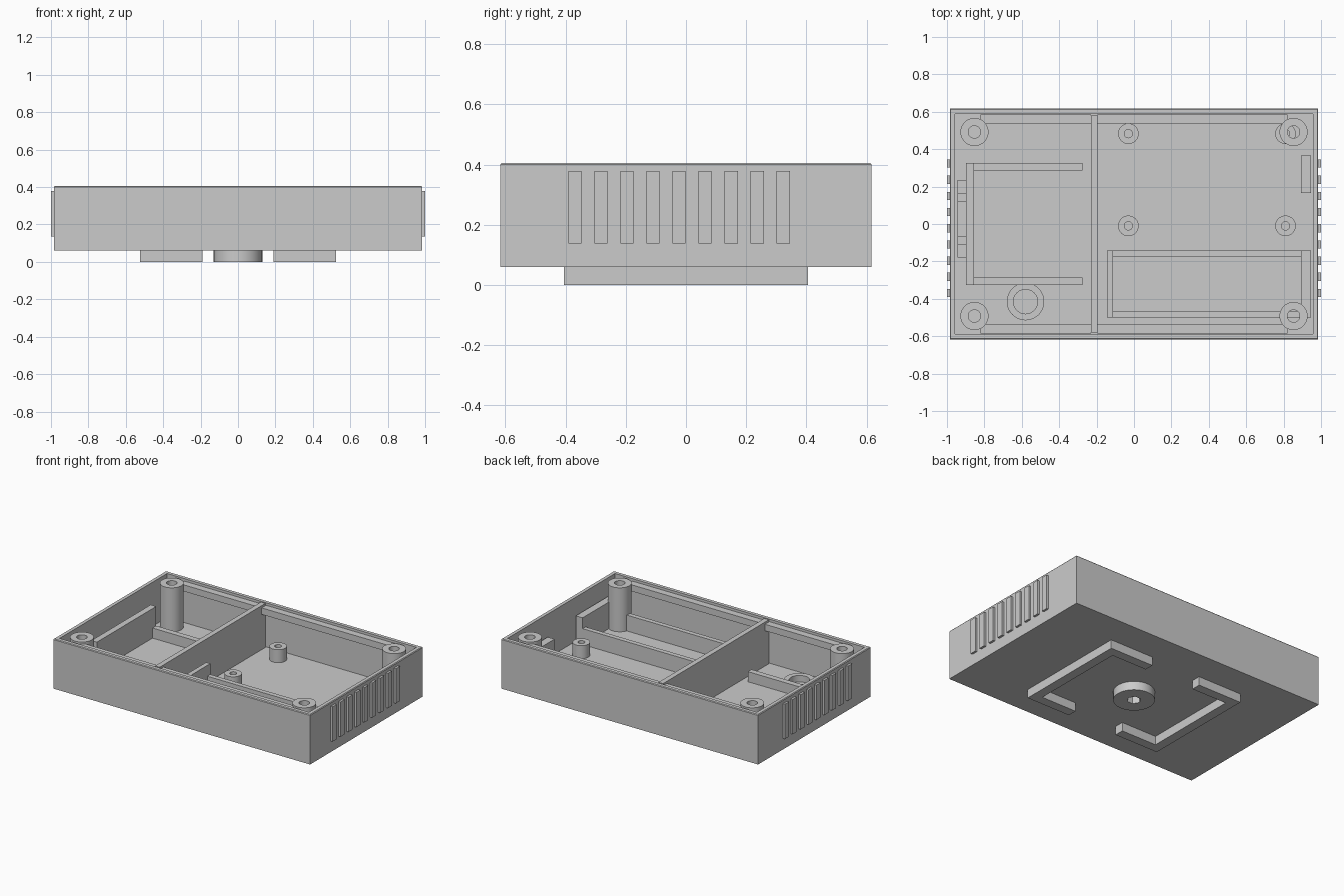
import bpy, bmesh
from math import sin, cos, tau
from mathutils import Vector

old = bpy.data.objects.get("Cube")
if old:
    bpy.data.objects.remove(old, do_unlink=True)

grey = bpy.data.materials.new("light_grey_plastic")
grey.use_nodes = True
COLOUR = (0.6, 0.6, 0.6, 1)
grey.diffuse_color = COLOUR
grey.node_tree.nodes["Principled BSDF"].inputs["Base Color"].default_value = COLOUR

BASE, FLOOR, TOP = 0.06, 0.1, 0.405
SUNK = FLOOR - 0.005      # interior parts are rooted slightly into the floor
IN_X, IN_Y = 0.94, 0.58   # inner faces of the walls


def link(name, data):
    obj = bpy.data.objects.new(name, data)
    bpy.context.collection.objects.link(obj)
    data.materials.append(grey)
    return obj


def prism(name, loops, z0, z1):
    """Extrude closed outlines upward; an inner outline becomes a hole."""
    curve = bpy.data.curves.new(name, 'CURVE')
    curve.dimensions = '2D'
    curve.fill_mode = 'BOTH'
    curve.extrude = (z1 - z0) / 2
    for loop in loops:
        spline = curve.splines.new('POLY')
        spline.points.add(len(loop) - 1)
        for point, (x, y) in zip(spline.points, loop):
            point.co = (x, y, 0, 1)
        spline.use_cyclic_u = True
    obj = link(name, curve)
    obj.location.z = (z0 + z1) / 2
    bpy.ops.object.select_all(action='DESELECT')
    obj.select_set(True)
    bpy.context.view_layer.objects.active = obj
    bpy.ops.object.convert(target='MESH')
    bpy.ops.object.shade_smooth_by_angle()
    return bpy.context.object


def ring(x, y, r, sides=40):
    return [(x + r * cos(tau * i / sides), y + r * sin(tau * i / sides)) for i in range(sides)]


def tube(name, x, y, r, hole, z1):
    prism(name, [ring(x, y, r), ring(x, y, hole)], SUNK, z1)


def block(name, x0, x1, y0, y1, z0, z1):
    bm = bmesh.new()
    bmesh.ops.create_cube(bm, size=1)
    bmesh.ops.scale(bm, vec=(x1 - x0, y1 - y0, z1 - z0), verts=bm.verts)
    bmesh.ops.translate(bm, vec=((x0 + x1) / 2, (y0 + y1) / 2, (z0 + z1) / 2), verts=bm.verts)
    mesh = bpy.data.meshes.new(name)
    bm.to_mesh(mesh)
    bm.free()
    return link(name, mesh)


# Open tray: chamfered rim, then the cavity pushed down to the floor
tray = block("case_shell", -0.985, 0.985, -0.617, 0.617, BASE, TOP - 0.005)
bm = bmesh.new()
bm.from_mesh(tray.data)
top = max(bm.faces, key=lambda f: f.calc_center_median().z)
bmesh.ops.inset_individual(bm, faces=[top], thickness=0.006, depth=0.005)
bmesh.ops.inset_individual(bm, faces=[top], thickness=0.034, depth=0)
pocket = bmesh.ops.extrude_discrete_faces(bm, faces=[top])["faces"][0]
bmesh.ops.translate(bm, vec=Vector((0, 0, FLOOR - TOP)), verts=pocket.verts)
bmesh.ops.recalc_face_normals(bm, faces=bm.faces)
bm.to_mesh(tray.data)
bm.free()

# Dividing wall
block("divider", -0.23, -0.195, -IN_Y, IN_Y, SUNK, TOP)

# Thin ledges along the long walls, between posts and divider
for side, word in ((1, "back"), (-1, "front")):
    for x0, x1, end in ((-0.82, -0.23, "right"), (-0.195, 0.82, "left")):
        lo, hi = sorted((side * 0.537, side * (IN_Y + 0.005)))
        block(f"{word}_{end}_ledge", x0, x1, lo, hi, 0.345, 0.39)

# Corner screw posts
for sx in (-1, 1):
    for sy in (-1, 1):
        tube("corner_post", sx * 0.853, sy * 0.492, 0.075, 0.033, TOP)

# Circuit board standoffs
for x in (-0.03, 0.81):
    for y in (-0.01, 0.483):
        tube("standoff", x, y, 0.055, 0.022, 0.19)

# Round seat
tube("round_seat", -0.58, -0.415, 0.1, 0.065, 0.145)

# Long holder with low rails and taller ends
for y in (-0.5, -0.175):
    block("holder_rail", -0.145, IN_X, y, y + 0.033, SUNK, 0.21)
block("holder_inner_end", -0.145, -0.113, -0.5, -0.142, SUNK, 0.285)
block("holder_outer_end", 0.893, IN_X + 0.005, -0.5, -0.142, SUNK, 0.285)

# Small compartment bracket: low arms and a taller back
for y in (-0.325, 0.285):
    block("bracket_arm", -0.895, -0.275, y, y + 0.04, SUNK, 0.17)
block("bracket_back", -0.897, -0.855, -0.325, 0.325, SUNK, 0.305)

# Blocks against the end walls
block("right_wall_block", -IN_X - 0.005, -0.895, -0.18, 0.235, SUNK, 0.2)
for y in (-0.11, 0.12):
    block("right_wall_rib", -IN_X - 0.005, -0.895, y, y + 0.045, SUNK, 0.26)
block("left_wall_block", 0.893, IN_X + 0.005, 0.165, 0.365, SUNK, 0.255)

# Vertical grip ribs on both ends
for i in range(9):
    y = -0.391 + i * 0.0865
    for x0 in (-1.0, 0.98):
        block("grip_rib", x0, x0 + 0.02, y, y + 0.044, 0.137, 0.378)

# Underside: mirrored bracket feet and a round boss with a hexagonal socket
W = 0.065
half = [(0.19, 0.405), (0.525, 0.405), (0.525, -0.405), (0.19, -0.405),
        (0.19, W - 0.405), (0.525 - W, W - 0.405), (0.525 - W, 0.405 - W), (0.19, 0.405 - W)]
for s, word in ((1, "left"), (-1, "right")):
    prism(f"{word}_foot", [[(s * x, y) for x, y in half]], 0, BASE + 0.002)
prism("underside_boss", [ring(0, 0, 0.13), ring(0, 0, 0.045, 6)], 0, BASE + 0.002)
